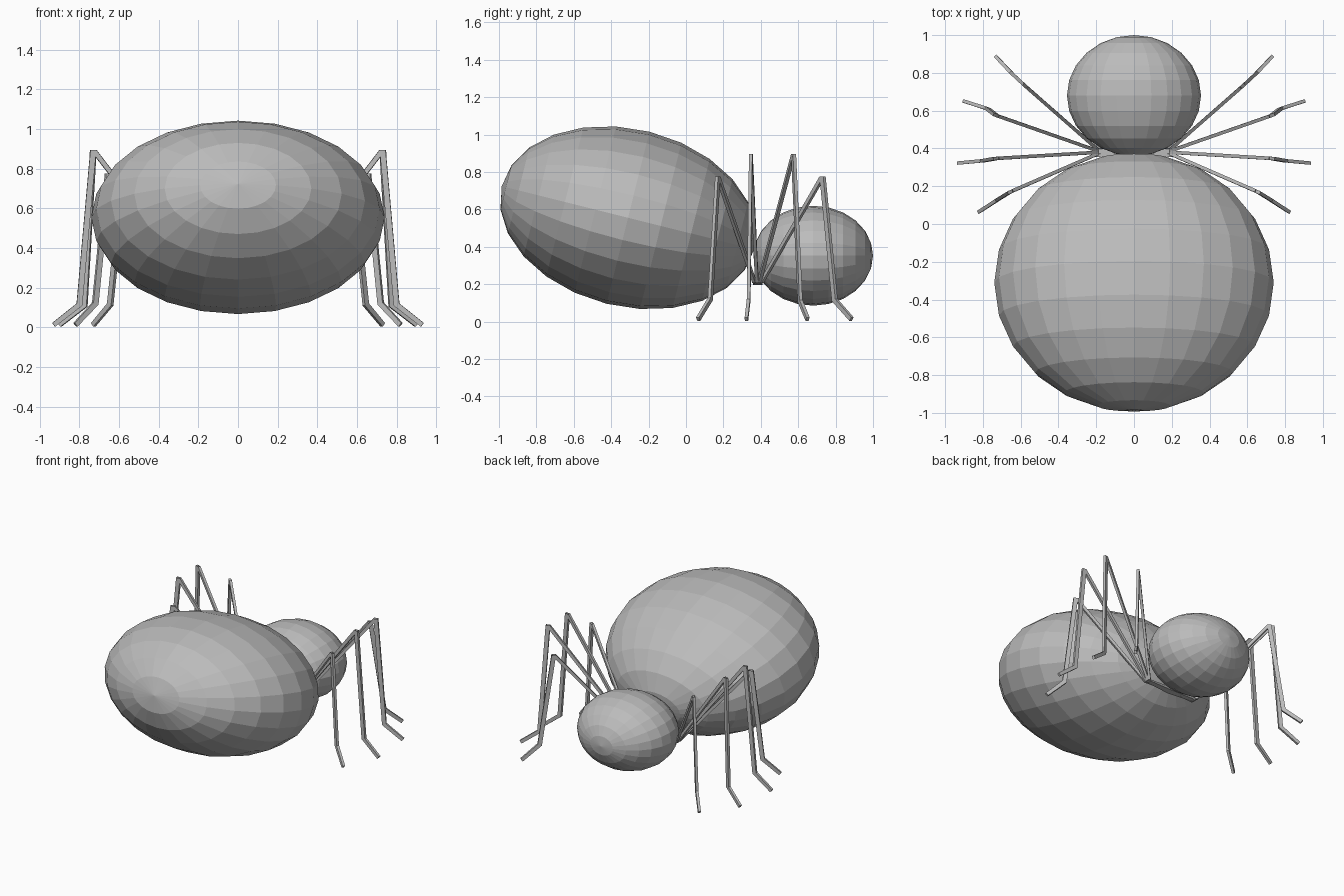
import bpy
import bmesh
from math import radians
from mathutils import Vector, Matrix

cube = bpy.data.objects.get("Cube")
if cube:
    bpy.data.objects.remove(cube, do_unlink=True)

grey = bpy.data.materials.new("plain grey")
grey.use_nodes = True
colour = (0.5, 0.5, 0.5, 1)
grey.diffuse_color = colour
grey.node_tree.nodes["Principled BSDF"].inputs["Base Color"].default_value = colour


def add_object(name, bm):
    bmesh.ops.recalc_face_normals(bm, faces=bm.faces)
    mesh = bpy.data.meshes.new(name)
    bm.to_mesh(mesh)
    bm.free()
    mesh.materials.append(grey)
    obj = bpy.data.objects.new(name, mesh)
    bpy.context.collection.objects.link(obj)


def body_part(name, centre, radii, tilt):
    """Faceted ellipsoid with its poles at the front and back."""
    bm = bmesh.new()
    bmesh.ops.create_uvsphere(bm, u_segments=24, v_segments=12, radius=1)
    shape = (Matrix.Translation(centre) @ Matrix.Rotation(radians(tilt), 4, "X")
             @ Matrix.Diagonal((*radii, 1)) @ Matrix.Rotation(radians(90), 4, "X"))
    bmesh.ops.transform(bm, matrix=shape, verts=bm.verts)
    add_object(name, bm)


def leg(name, points, side):
    """Four-sided bar swept through hip, knee, ankle and tip."""
    points = [Vector(p) for p in points]
    outward = points[-1] - points[1]
    outward.z = 0
    outward.normalize()
    up = Vector((0, 0, 1))
    across = up.cross(outward) * 0.009
    foot = (points[4] - points[3]).normalized()
    # In-plane half thickness of each section; the knee is cut level
    thick = [up * 0.01, outward * 0.012, outward * 0.015,
             (outward + up * 0.4) * 0.014, across.normalized().cross(foot) * -0.012]
    bm = bmesh.new()
    rings = []
    for p, t in zip(points, thick):
        if p.x == 0:
            a = Vector((0, 0.009, 0))
        else:
            a = across
        corners = (p + a + t, p + a - t, p - a - t, p - a + t)
        rings.append([bm.verts.new((c.x * side, c.y, c.z)) for c in corners])
    for r, s in zip(rings, rings[1:]):
        for i in range(4):
            j = (i + 1) % 4
            bm.faces.new((r[i], r[j], s[j], s[i]))
    bm.faces.new(rings[0])
    bm.faces.new(rings[-1])
    add_object(name, bm)


# Large tilted abdomen and smaller round head
body_part("abdomen", (0, -0.31, 0.555), (0.74, 0.696, 0.474), -14)
body_part("head", (0, 0.68, 0.352), (0.355, 0.32, 0.267), 0)

# Knee, ankle and tip of each left leg, mirrored to the right
legs = {
    "first": [(0.655, 0.17, 0.775), (0.72, 0.13, 0.12), (0.82, 0.065, 0.013)],
    "second": [(0.73, 0.347, 0.895), (0.80, 0.335, 0.115), (0.93, 0.323, 0.013)],
    "third": [(0.73, 0.575, 0.895), (0.775, 0.61, 0.11), (0.90, 0.65, 0.013)],
    "fourth": [(0.575, 0.73, 0.775), (0.645, 0.795, 0.115), (0.73, 0.885, 0.013)],
}
for n, (name, path) in enumerate(legs.items()):
    hip_y = 0.368 + n * 0.011
    points = [(0, hip_y, 0.205), (0.2, hip_y, 0.205), *path]
    leg(name + "_leg_left", points, 1)
    leg(name + "_leg_right", points, -1)
